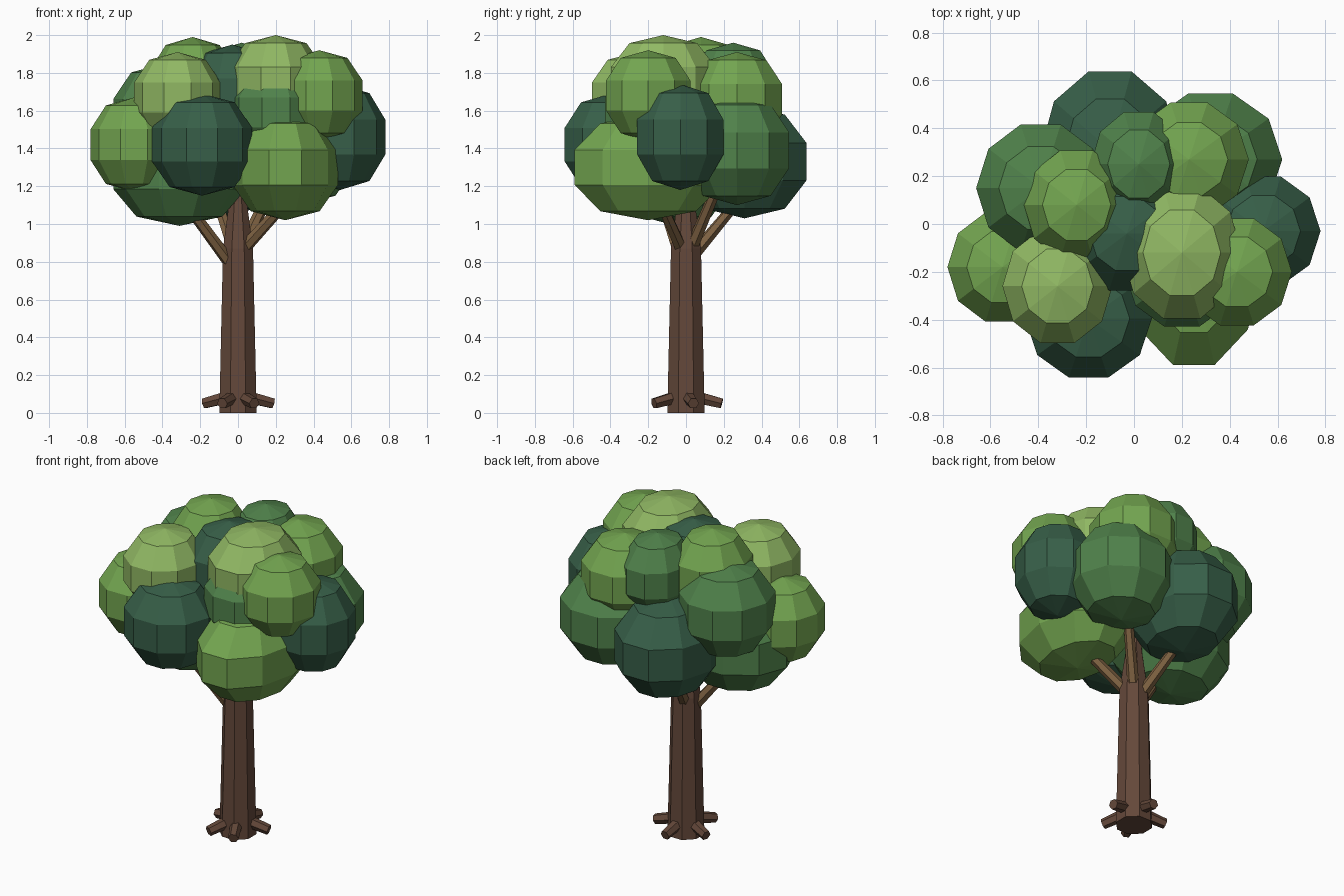
import bpy, bmesh, math
from mathutils import Vector

if "Cube" in bpy.data.objects:
    bpy.data.objects.remove(bpy.data.objects["Cube"])


def material(name, rgb):
    m = bpy.data.materials.new(name)
    m.diffuse_color = (*rgb, 1)
    m.use_nodes = True
    m.node_tree.nodes["Principled BSDF"].inputs["Base Color"].default_value = m.diffuse_color
    return m


bark = material("bark", (0.127, 0.065, 0.042))
wood = material("branch_wood", (0.205, 0.119, 0.053))
leaf = {
    "dark": material("leaf_dark", (0.038, 0.114, 0.065)),
    "deep": material("leaf_deep", (0.08, 0.223, 0.07)),
    "mid": material("leaf_mid", (0.171, 0.376, 0.08)),
    "light": material("leaf_light", (0.283, 0.485, 0.127)),
}


def lathe(name, profile, sides, mat, turn=0.0):
    """Revolve (radius, z) points around z; zero radius makes a pole."""
    bm = bmesh.new()
    rings = []
    for r, z in profile:
        if r == 0:
            rings.append([bm.verts.new((0, 0, z))] * sides)
        else:
            rings.append([bm.verts.new((r * math.cos(turn + 2 * math.pi * i / sides),
                                        r * math.sin(turn + 2 * math.pi * i / sides), z))
                          for i in range(sides)])
    for a, b in zip(rings, rings[1:]):
        for i in range(sides):
            j = (i + 1) % sides
            bm.faces.new(list(dict.fromkeys((a[i], a[j], b[j], b[i]))))
    me = bpy.data.meshes.new(name)
    bm.to_mesh(me)
    bm.free()
    me.materials.append(mat)
    ob = bpy.data.objects.new(name, me)
    bpy.context.collection.objects.link(ob)
    return ob


def limb(name, start, end, r0, r1, sides, mat):
    start, end = Vector(start), Vector(end)
    d = end - start
    ob = lathe(name, [(0, 0), (r0, 0), (r1, d.length), (0, d.length)], sides, mat)
    ob.location = start
    ob.rotation_mode = 'QUATERNION'
    ob.rotation_quaternion = d.to_track_quat('Z', 'Y')
    return ob


# Trunk
lathe("trunk", [(0, 0), (0.107, 0), (0.086, 0.87), (0.05, 1.12), (0.035, 1.4), (0, 1.4)],
      8, bark, math.pi / 8)

# Roots
for n, deg in enumerate((12, 86, 162, -116, -63)):
    c, s = math.cos(math.radians(deg)), math.sin(math.radians(deg))
    limb(f"root_{n}", (0.05 * c, 0.05 * s, 0.085), (0.19 * c, 0.19 * s, 0.05),
         0.036, 0.03, 6, bark)

# Branches
for n, (a, b) in enumerate([
    ((-0.04, -0.02, 0.79), (-0.38, -0.17, 1.25)),
    ((0.04, -0.03, 0.88), (0.35, -0.18, 1.22)),
    ((-0.02, 0.05, 0.85), (-0.12, 0.30, 1.15)),
    ((0.04, 0.04, 0.90), (0.22, 0.20, 1.28)),
]):
    limb(f"branch_{n}", a, b, 0.034, 0.026, 6, wood)

# Leaf clumps: shade, centre, radii
clumps = [
    ("light", (0.20, -0.12, 1.75), (0.25, 0.29, 0.25)),
    ("mid", (-0.24, 0.08, 1.74), (0.22, 0.24, 0.25)),
    ("light", (-0.32, -0.26, 1.67), (0.23, 0.25, 0.24)),
    ("mid", (-0.55, -0.18, 1.42), (0.23, 0.24, 0.25)),
    ("mid", (0.43, -0.20, 1.68), (0.23, 0.235, 0.24)),
    ("dark", (-0.19, -0.395, 1.42), (0.265, 0.26, 0.27)),
    ("mid", (0.25, -0.20, 1.30), (0.28, 0.41, 0.28)),
    ("dark", (0.54, -0.03, 1.46), (0.24, 0.24, 0.28)),
    ("dark", (-0.10, 0.31, 1.33), (0.29, 0.345, 0.30)),
    ("deep", (0.32, 0.27, 1.39), (0.30, 0.29, 0.29)),
    ("deep", (-0.39, 0.15, 1.57), (0.27, 0.28, 0.28)),
    ("deep", (0.02, 0.25, 1.72), (0.20, 0.23, 0.24)),
    ("mid", (0.23, 0.27, 1.66), (0.25, 0.25, 0.25)),
    ("deep", (0.20, -0.20, 1.59), (0.24, 0.24, 0.24)),
    ("deep", (-0.31, -0.05, 1.28), (0.35, 0.30, 0.29)),
    ("dark", (-0.03, -0.04, 1.68), (0.24, 0.25, 0.27)),
]
ball = [(0, -1), (0.65, -0.83), (1, -0.33), (1, 0.33), (0.65, 0.83), (0, 1)]
for n, (shade, pos, rad) in enumerate(clumps):
    ob = lathe(f"leaf_clump_{n}", ball, 10, leaf[shade])
    ob.location = pos
    ob.scale = rad
